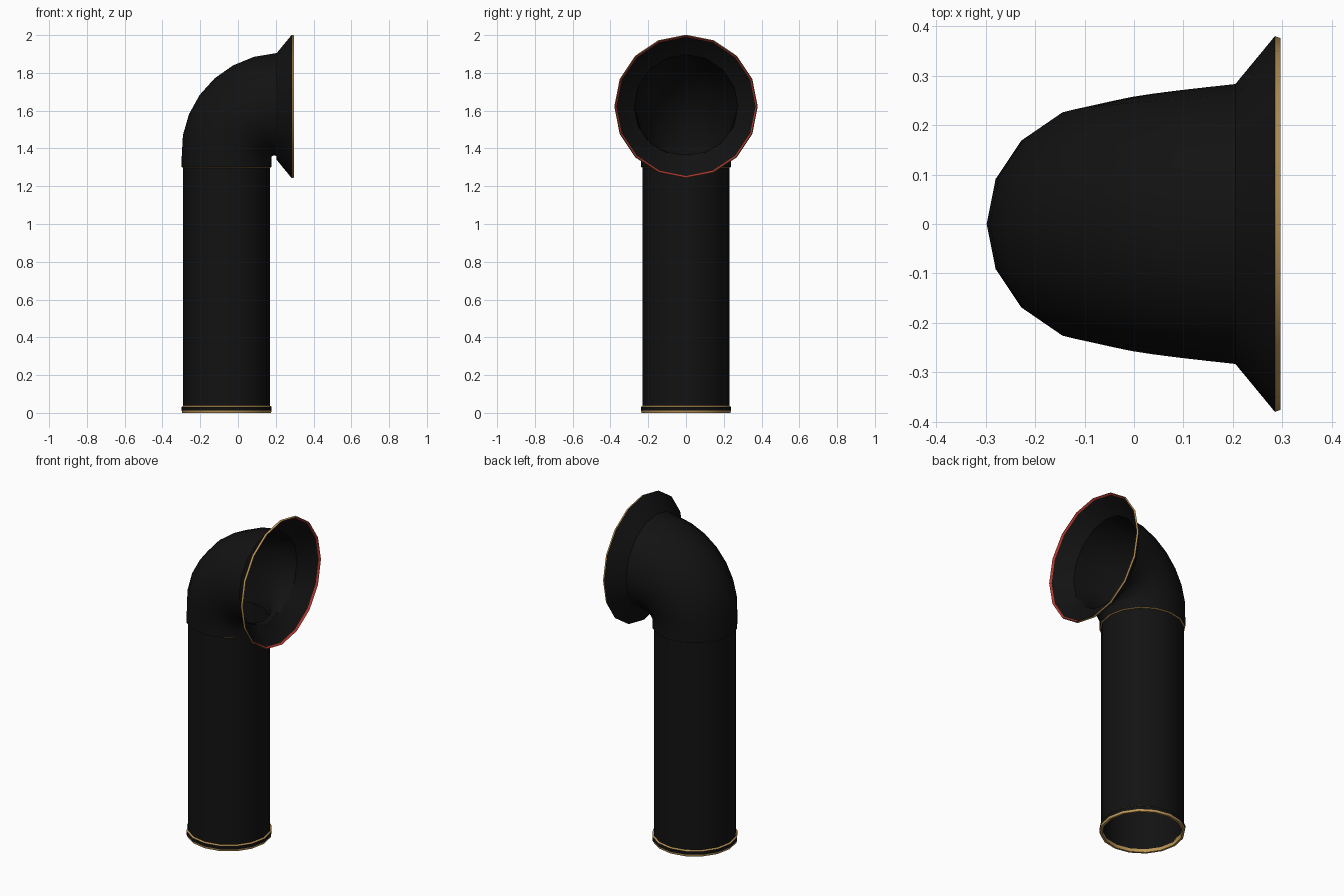
import bpy, bmesh, math

if "Cube" in bpy.data.objects:
    bpy.data.objects.remove(bpy.data.objects["Cube"])

SIDES = 16
X0 = -0.06          # tube axis
PX, PZ = 0.205, 1.357  # pivot of the bend
BEND = 0.265


def material(name, rgb):
    m = bpy.data.materials.new(name)
    m.diffuse_color = (*rgb, 1)
    m.use_nodes = True
    m.node_tree.nodes["Principled BSDF"].inputs["Base Color"].default_value = m.diffuse_color
    return m


MATS = [material("black_paint", (0.006, 0.006, 0.006)),
        material("brass", (0.5, 0.3, 0.09)),
        material("red_paint", (0.45, 0.04, 0.03))]
BLACK, BRASS, RED = 0, 1, 2


def sweep(name, rings):
    """rings: (x, z, tilt, radius, material of the strip leading to the next ring)"""
    bm = bmesh.new()
    loops = []
    for x, z, tilt, r, _ in rings:
        loop = []
        for i in range(SIDES):
            a = 2 * math.pi * i / SIDES
            u = r * math.cos(a)
            loop.append(bm.verts.new((x - u * math.cos(tilt), r * math.sin(a),
                                      z + u * math.sin(tilt))))
        loops.append(loop)
    for k in range(len(rings)):
        a, b = loops[k], loops[(k + 1) % len(loops)]
        for i in range(SIDES):
            j = (i + 1) % SIDES
            f = bm.faces.new((a[i], b[i], b[j], a[j]))
            f.material_index = rings[k][4]
    bmesh.ops.recalc_face_normals(bm, faces=bm.faces)
    me = bpy.data.meshes.new(name)
    bm.to_mesh(me)
    bm.free()
    for m in MATS:
        me.materials.append(m)
    ob = bpy.data.objects.new(name, me)
    bpy.context.collection.objects.link(ob)
    bpy.ops.object.select_all(action='DESELECT')
    ob.select_set(True)
    bpy.context.view_layer.objects.active = ob
    bpy.ops.object.shade_smooth_by_angle(angle=math.radians(30))


def upright(z, r, mat):
    return (X0, z, 0, r, mat)


def bend(inset):
    out = []
    for k in range(8):
        t = math.radians(90) * k / 7
        out.append((PX - BEND * math.cos(t), PZ + BEND * math.sin(t), t,
                    0.238 + 0.045 * k / 7 - inset, BLACK))
    return out


# Vertical pipe with thin wall
sweep("pipe", [upright(0.02, 0.23, BLACK), upright(1.32, 0.23, BLACK),
               upright(1.32, 0.222, BLACK), upright(0.02, 0.222, BLACK)])

# Collar at the foot with brass edges
sweep("foot_collar", [upright(0.0, 0.235, BRASS), upright(0.012, 0.238, BLACK),
                      upright(0.032, 0.238, BRASS), upright(0.038, 0.23, BLACK),
                      upright(0.038, 0.222, BRASS), upright(0.0, 0.222, BRASS)])

# Bent hood flaring into the mouth, with brass rim and inner lining
H, Q = PZ + BEND, math.pi / 2
outer = [upright(1.297, 0.229, BRASS), upright(1.302, 0.238, BLACK)] + bend(0)
rim = [(0.285, H, Q, 0.38, BRASS), (0.296, H, Q, 0.376, RED), (0.285, H, Q, 0.368, BLACK)]
inner = bend(0.008)[::-1] + [upright(1.297, 0.222, BRASS)]
sweep("cowl_hood", outer + rim + inner)
